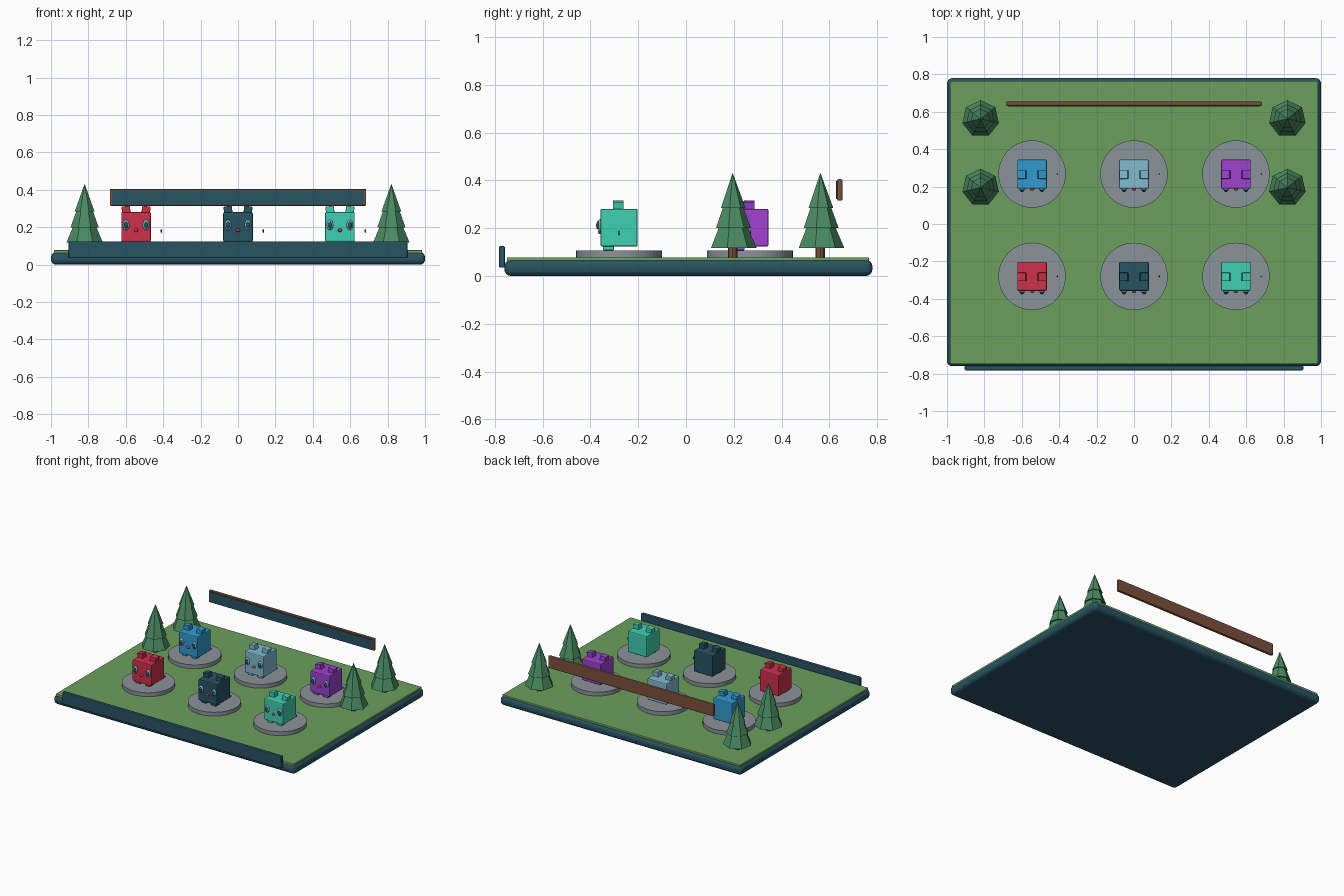
import bpy
from math import radians

cube = bpy.data.objects.get("Cube")
if cube:
    bpy.data.objects.remove(cube, do_unlink=True)


def material(name, r, g, b):
    """Flat colour given as 0-255 display values, stored as linear."""
    color = [(c / 255) ** 2.2 for c in (r, g, b)] + [1]
    m = bpy.data.materials.new(name)
    m.use_nodes = True
    m.diffuse_color = color
    m.node_tree.nodes["Principled BSDF"].inputs["Base Color"].default_value = color
    return m


navy = material("navy", 45, 84, 99)
grass_green = material("grass green", 107, 158, 94)
stone = material("stone grey", 138, 146, 152)
pine = material("pine green", 76, 138, 99)
wood = material("wood brown", 124, 82, 62)
red = material("red", 206, 52, 77)
blue = material("blue", 54, 154, 207)
pale_blue = material("pale blue", 128, 186, 206)
purple = material("purple", 158, 68, 208)
teal = material("teal", 66, 207, 177)


def finish(name, mat, bevel=0, segments=2):
    obj = bpy.context.object
    obj.name = name
    obj.data.materials.append(mat)
    if bevel:
        mod = obj.modifiers.new("Bevel", "BEVEL")
        mod.width, mod.segments = bevel, segments
    return obj


def box(name, mat, center, size, bevel=0, segments=2, tilt=0):
    bpy.ops.mesh.primitive_cube_add(size=1, location=center, rotation=(0, tilt, 0))
    bpy.context.object.scale = size
    bpy.ops.object.transform_apply(location=False, rotation=False, scale=True)
    return finish(name, mat, bevel, segments)


def ball(name, mat, center, size, sides=16, rings=8):
    bpy.ops.mesh.primitive_uv_sphere_add(segments=sides, ring_count=rings,
                                         radius=0.5, location=center)
    bpy.context.object.scale = size
    bpy.ops.object.shade_smooth()
    return finish(name, mat)


def cone(name, mat, center, r1, r2, bottom, top, sides):
    x, y = center
    bpy.ops.mesh.primitive_cone_add(vertices=sides, radius1=r1, radius2=r2,
                                    depth=top - bottom,
                                    location=(x, y, (bottom + top) / 2))
    return finish(name, mat)


# Board with its lawn and front plate
box("base", navy, (0, 0.01, 0.034), (2, 1.54, 0.068), 0.028, 4)
box("lawn", grass_green, (0, 0.008, 0.06), (1.97, 1.515, 0.036), 0.004)
box("front_plate", navy, (0, -0.77, 0.08), (1.81, 0.025, 0.09), 0.005)

# Hanging board at the back
box("sign_board", wood, (0, 0.643, 0.36), (1.37, 0.022, 0.09), 0.006)
box("sign_panel", navy, (0, 0.631, 0.36), (1.345, 0.008, 0.074))


# Cube creatures on round pedestals
def creature(label, mat, x, y):
    cone(label + "_pedestal", stone, (x, y), 0.18, 0.18, 0.074, 0.107, 48)
    box(label + "_body", mat, (x, y, 0.202), (0.158, 0.156, 0.158), 0.007)
    for side, word in ((-1, "right"), (1, "left")):
        box(f"{label}_{word}_ear", mat, (x + side * 0.053, y - 0.003, 0.29),
            (0.045, 0.045, 0.046), 0.003, 2, side * radians(9))
        box(f"{label}_{word}_foot", mat, (x + side * 0.04, y - 0.045, 0.118),
            (0.04, 0.046, 0.022), 0.004)
        ball(f"{label}_{word}_eye", pale_blue, (x + side * 0.053, y - 0.077, 0.212),
             (0.036, 0.026, 0.056))
        ball(f"{label}_{word}_pupil", navy, (x + side * 0.053, y - 0.087, 0.212),
             (0.022, 0.018, 0.036))
    ball(label + "_nose", red, (x, y - 0.079, 0.184), (0.024, 0.02, 0.018))
    ball(label + "_tail", mat, (x + 0.135, y, 0.18), (0.01, 0.01, 0.022), 6, 4)


columns, front_y, back_y = (-0.545, 0, 0.545), -0.28, 0.267
rows = (
    (front_y, (("red", red), ("navy", navy), ("teal", teal))),
    (back_y, (("blue", blue), ("pale_blue", pale_blue), ("purple", purple))),
)
for y, cubes in rows:
    for x, (label, mat) in zip(columns, cubes):
        creature(label, mat, x, y)

# Pine trees with three stacked tiers
tiers = ((0.1, 0.035, 0.118, 0.27), (0.077, 0.022, 0.2, 0.35), (0.054, 0, 0.285, 0.432))
for side, word in ((-1, "right"), (1, "left")):
    for y, place in ((0.195, "front"), (0.562, "back")):
        spot = (side * 0.82, y)
        cone(f"{place}_{word}_trunk", wood, spot, 0.02, 0.02, 0.07, 0.13, 8)
        for i, (r1, r2, bottom, top) in enumerate(tiers):
            cone(f"{place}_{word}_foliage_{i + 1}", pine, spot, r1, r2, bottom, top, 7)
